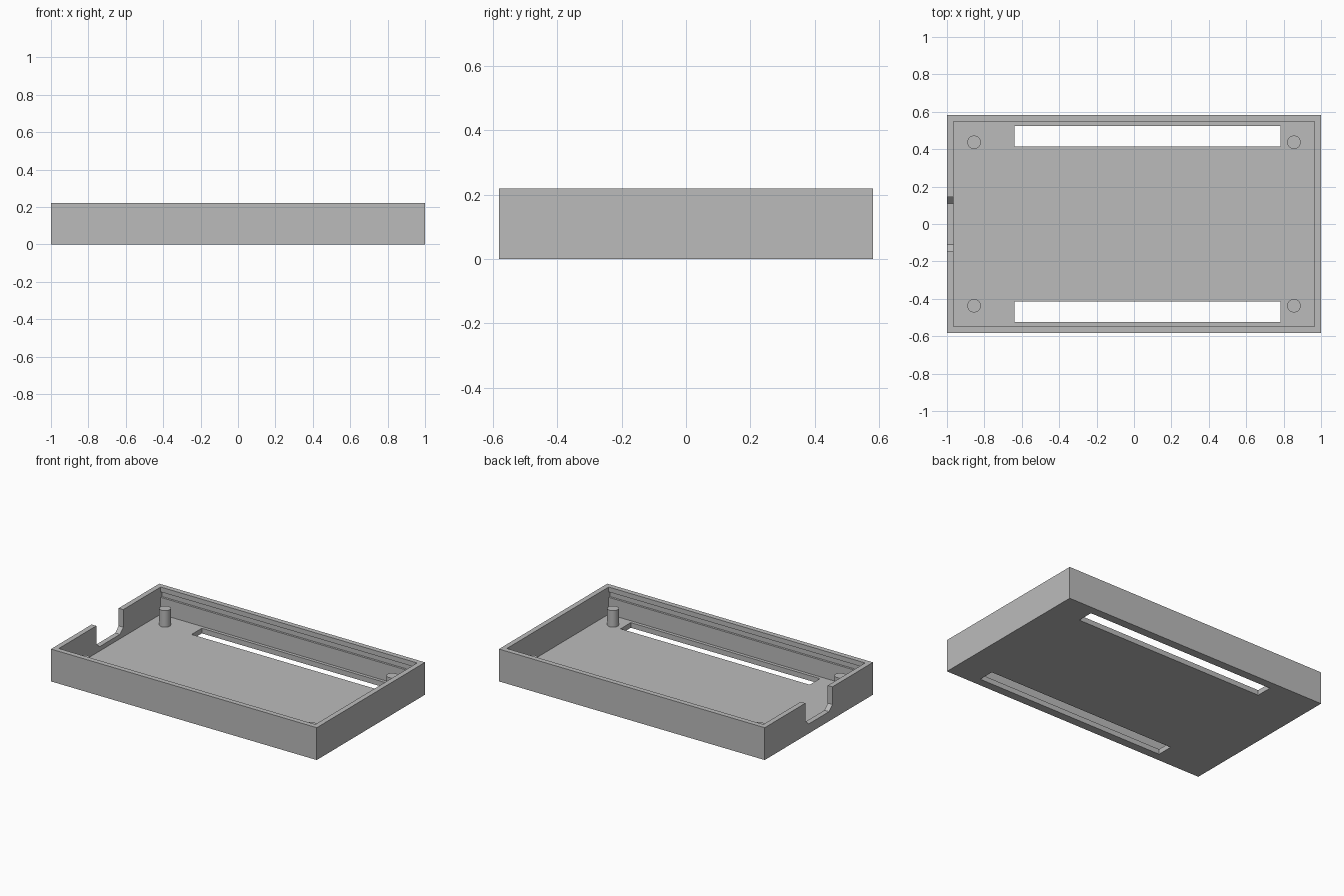
import bpy
import bmesh

default = bpy.data.objects.get("Cube")
if default:
    bpy.data.objects.remove(default, do_unlink=True)

# Overall dimensions
HX, HY, HEIGHT = 1.0, 0.582, 0.22
WALL, FLOOR = 0.035, 0.035
IX, IY = HX - WALL, HY - WALL

grey = bpy.data.materials.new("plain grey")
grey.use_nodes = True
GREY = (0.5, 0.5, 0.5, 1)
grey.diffuse_color = GREY
grey.node_tree.nodes["Principled BSDF"].inputs["Base Color"].default_value = GREY


def make_object(name, bm):
    bmesh.ops.recalc_face_normals(bm, faces=bm.faces)
    mesh = bpy.data.meshes.new(name)
    bm.to_mesh(mesh)
    bm.free()
    mesh.materials.append(grey)
    obj = bpy.data.objects.new(name, mesh)
    bpy.context.collection.objects.link(obj)
    return obj


def box(name, low, high):
    bm = bmesh.new()
    bmesh.ops.create_cube(bm, size=1)
    for v in bm.verts:
        v.co = [l if c < 0 else h for c, l, h in zip(v.co, low, high)]
    return make_object(name, bm)


def extrude_x(name, profile, x0, x1):
    """Prism along x from a (y, z) profile."""
    bm = bmesh.new()
    face = bm.faces.new([bm.verts.new((x0, y, z)) for y, z in profile])
    moved = bmesh.ops.extrude_face_region(bm, geom=[face])["geom"]
    verts = [g for g in moved if isinstance(g, bmesh.types.BMVert)]
    bmesh.ops.translate(bm, verts=verts, vec=(x1 - x0, 0, 0))
    return make_object(name, bm)


def cut(target, cutter):
    cutter.hide_render = True
    mod = target.modifiers.new("cut", "BOOLEAN")
    mod.operation, mod.solver, mod.object = "DIFFERENCE", "EXACT", cutter
    bpy.context.view_layer.objects.active = target
    bpy.ops.object.modifier_apply(modifier=mod.name)
    bpy.data.objects.remove(cutter, do_unlink=True)


# Open tray
tray = box("tray", (-HX, -HY, 0), (HX, HY, HEIGHT))
cut(tray, box("cavity_cutter", (-IX, -IY, FLOOR), (IX, IY, 0.4)))

for side in (-1, 1):
    # Long floor slot beside each long wall
    ys = sorted((side * 0.415, side * 0.525))
    cut(tray, box("slot_cutter", (-0.64, ys[0], -0.1), (0.783, ys[1], 0.1)))
    # Lid groove inside each long wall
    ys = sorted((side * 0.5, side * (IY + 0.014)))
    cut(tray, box("groove_cutter", (-IX, ys[0], 0.15), (IX, ys[1], 0.187)))

# Cable notch with chamfered lower corners in one short wall
half = [(0.11, 0.065), (0.145, 0.1), (0.145, 0.3)]
notch = half + [(-y, z) for y, z in reversed(half)]
cut(tray, extrude_x("notch_cutter", notch, -1.1, -0.9))

# Four corner posts
for sx, xname in ((-1, "right"), (1, "left")):
    for sy, yname in ((-1, "front"), (1, "back")):
        bm = bmesh.new()
        bmesh.ops.create_cone(bm, cap_ends=True, segments=32, radius1=0.036,
                              radius2=0.036, depth=0.12)
        bmesh.ops.translate(bm, verts=bm.verts, vec=(sx * 0.855, sy * 0.437, 0.087))
        post = make_object(f"post_{yname}_{xname}", bm)
        bpy.ops.object.select_all(action="DESELECT")
        post.select_set(True)
        bpy.context.view_layer.objects.active = post
        bpy.ops.object.shade_smooth_by_angle()
